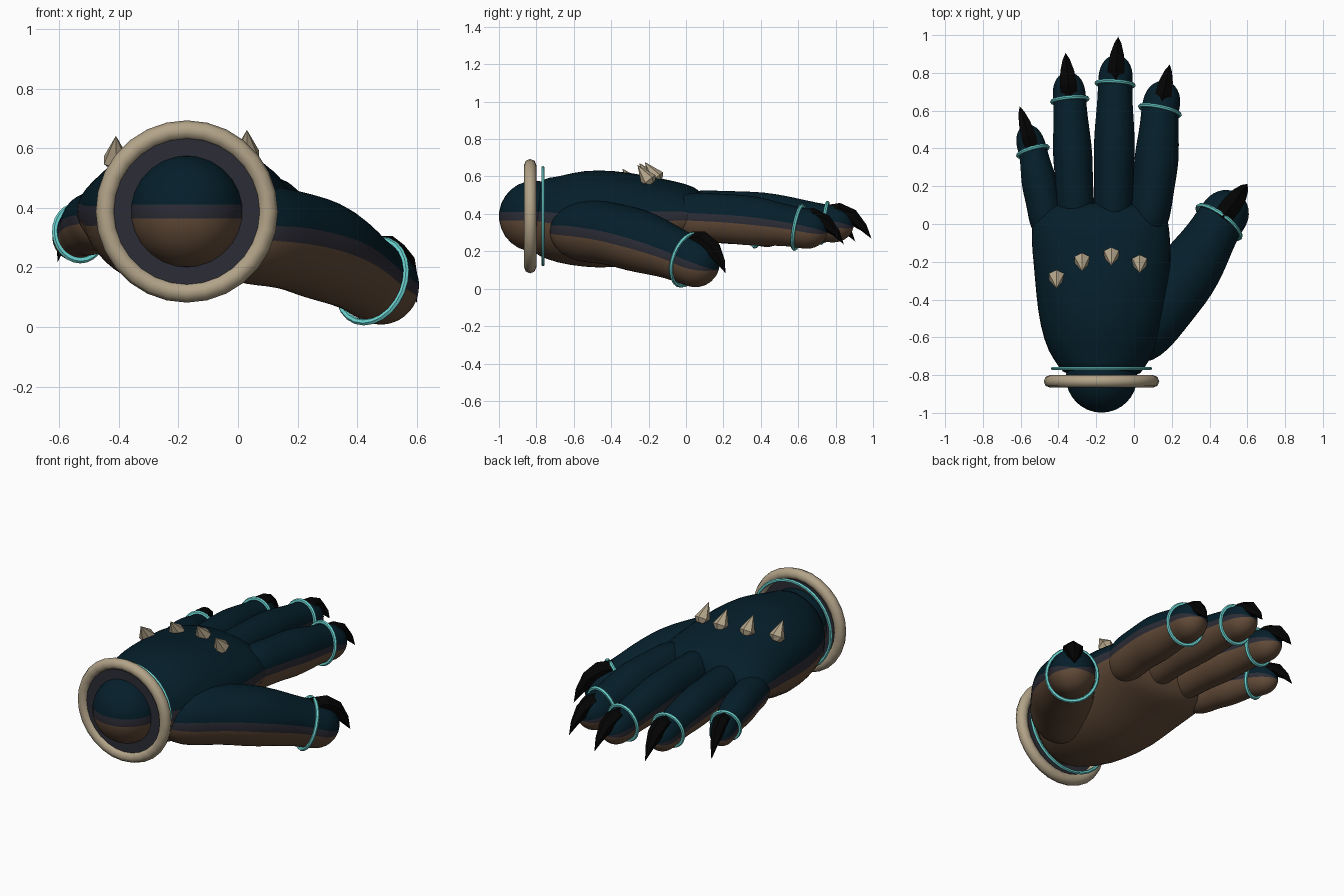
import bpy, bmesh, math
from mathutils import Vector, Matrix

cube = bpy.data.objects.get("Cube")
if cube:
    bpy.data.objects.remove(cube)


def material(name, *rgb):
    m = bpy.data.materials.new(name)
    m.use_nodes = True
    m.diffuse_color = (*rgb, 1)
    m.node_tree.nodes["Principled BSDF"].inputs["Base Color"].default_value = (*rgb, 1)
    return m


navy = material("navy_skin", .0015, .0135, .0235)
charcoal = material("charcoal_band", .025, .025, .037)
brown = material("brown_palm", .125, .072, .041)
bone = material("bone", .45, .37, .25)
teal = material("teal_ring", .15, .68, .66)
black = material("black_claw", .001, .001, .001)
SKIN = [navy, charcoal, brown]
UP = Vector((0, 0, 1))


def add_object(name, bm, mats, smooth):
    bmesh.ops.recalc_face_normals(bm, faces=bm.faces)
    mesh = bpy.data.meshes.new(name)
    bm.to_mesh(mesh)
    bm.free()
    for m in mats:
        mesh.materials.append(m)
    for p in mesh.polygons:
        p.use_smooth = smooth
    obj = bpy.data.objects.new(name, mesh)
    bpy.context.collection.objects.link(obj)
    return obj


def loft(name, stations, tip, mats, sides, smooth=True):
    """Elliptical sections (point, half width, half height) closed to a tip."""
    bm = bmesh.new()
    points = [s[0] for s in stations] + [tip]
    rings = []
    for k, (p, w, h) in enumerate(stations):
        d = (points[k + 1] - points[max(k - 1, 0)]).normalized()
        side = d.cross(UP).normalized()
        up = side.cross(d)
        angles = [(i + .5) * math.tau / sides for i in range(sides)]
        rings.append([bm.verts.new(p + side * w * math.cos(a) + up * h * math.sin(a))
                      for a in angles])
    pole = bm.verts.new(tip)
    for i in range(sides):
        j = (i + 1) % sides
        faces = [bm.faces.new((a[i], a[j], b[j], b[i])) for a, b in zip(rings, rings[1:])]
        faces.append(bm.faces.new((rings[-1][i], rings[-1][j], pole)))
        # Back of hand, side band, palm side
        height = math.sin(j * math.tau / sides)
        index = 1 if abs(height) < .01 else 0 if height > 0 else 2
        for f in faces:
            f.material_index = index if len(mats) > 1 else 0
    bm.faces.new(rings[0])
    obj = add_object(name, bm, mats, smooth)
    if smooth:
        obj.modifiers.new("rounding", "SUBSURF").levels = 1
        obj.modifiers["rounding"].render_levels = 1
    return obj


def torus(name, loc, axis, major, minor, mat, stretch=1, segs=(32, 8)):
    bpy.ops.mesh.primitive_torus_add(major_radius=major, minor_radius=minor,
                                     major_segments=segs[0], minor_segments=segs[1])
    obj = bpy.context.object
    obj.name = name
    obj.location = loc
    obj.rotation_mode = "QUATERNION"
    side = axis.cross(UP).normalized()
    frame = Matrix((side, side.cross(axis), axis)).transposed()
    if frame.determinant() < 0:
        frame = Matrix((side, side.cross(axis), -axis)).transposed()
    obj.rotation_quaternion = frame.to_quaternion()
    obj.scale = (1, stretch, 1)
    obj.data.materials.append(mat)
    bpy.ops.object.shade_smooth_by_angle(angle=math.radians(50))
    return obj


# Palm: y, centre x, centre z, half width, half height
PALM = [(-.81, -.172, .388, .20, .20), (-.76, -.17, .385, .225, .212),
        (-.68, -.172, .37, .285, .235), (-.55, -.17, .375, .33, .262),
        (-.38, -.165, .37, .357, .266), (-.20, -.167, .385, .367, .224),
        (-.06, -.178, .39, .372, .187), (.04, -.18, .387, .36, .163),
        (.10, -.18, .38, .30, .11)]
loft("palm", [(Vector((x, y, z)), w, h) for y, x, z, w, h in PALM],
     Vector((-.18, .12, .38)), SKIN, 24)

# Rounded root and joint bulges along a digit, then the end past its ring
JOINTS = [(-.14, .4), (-.06, .78), (.08, .98), (.25, .98), (.4, 1.02),
          (.55, 1.09), (.72, 1.04), (.88, .95), (1, .95)]
END = [(.3, .95), (.55, .88), (.78, .68), (.93, .38)]
# Claw sections: reach, rise, radius
CLAW = [(0, .045, .05), (.07, .066, .052), (.14, .054, .042), (.21, .008, .022)]


def digit(name, base, ring, w, h, taper, end, arch, yaw=0, bow=0, lift=0, claw_size=1):
    base, ring = Vector(base), Vector(ring)
    d = (ring - base).normalized()
    side = d.cross(UP).normalized()
    stations = []
    for t, s in JOINTS:
        p = base.lerp(ring, t) + (UP * arch + side * bow) * 4 * t * (1 - t)
        stations.append((p, w * (s + taper[0] * (1 - t)), h * (s + taper[1] * (1 - t))))
    # The end joint turns sideways and dips
    d = (Matrix.Rotation(math.radians(yaw), 3, "Z")
         @ Matrix.Rotation(math.radians(-5), 3, side) @ d)
    up = d.cross(UP).normalized().cross(d)
    stations += [(ring + d * end * e, w * s, h * s) for e, s in END]
    loft(name, stations, ring + d * end, SKIN, 20)
    torus(name + "_ring", ring, d, w * 1.02, .0105, teal, h / w, (24, 6))
    claw = [(ring + d * a + up * (b + lift), r * claw_size, r * claw_size)
            for a, b, r in CLAW]
    loft(name + "_claw", claw, ring + d * .262 + up * (lift - .045), [black], 6, False)


digit("little_finger", (-.455, -.01, .36), (-.535, .385, .315), .081, .09, (.22, .22), .15,
      .01, yaw=5, claw_size=.85)
digit("ring_finger", (-.305, 0, .385), (-.34, .655, .338), .093, .10, (.13, .2), .155,
      .012, yaw=2)
digit("middle_finger", (-.11, 0, .40), (-.10, .74, .352), .097, .106, (.13, .25), .16,
      .018, yaw=-3)
digit("index_finger", (.073, 0, .385), (.137, .60, .328), .106, .115, (.10, .22), .165,
      .012, yaw=-6, bow=.01)
digit("thumb", (.01, -.58, .315), (.45, .01, .155), .137, .143, (.42, .27), .19,
      .035, bow=.028, lift=.05, claw_size=1.2)

# Wrist ball, coloured by height
WRIST = Vector((-.172, -.81, .388))
bm = bmesh.new()
bmesh.ops.create_uvsphere(bm, u_segments=32, v_segments=13, radius=.19)
for f in bm.faces:
    z = f.calc_center_median().z
    f.material_index = 1 if abs(z) < .01 else 0 if z > 0 else 2
bmesh.ops.translate(bm, verts=bm.verts, vec=WRIST)
add_object("wrist_ball", bm, SKIN, True)

# Cuff: dark plate, bone hoop and thin teal hoop
bm = bmesh.new()
bmesh.ops.create_cone(bm, cap_ends=True, segments=32, radius1=.25, radius2=.25, depth=.02)
bmesh.ops.rotate(bm, verts=bm.verts, matrix=Matrix.Rotation(math.pi / 2, 3, "X"))
bmesh.ops.translate(bm, verts=bm.verts, vec=WRIST - Vector((0, .025, 0)))
add_object("cuff_plate", bm, [charcoal], False)
FORWARD = Vector((0, 1, 0))
torus("cuff_hoop", WRIST - FORWARD * .023, FORWARD, .273, .033, bone, 1, (28, 8))
torus("cuff_thin_hoop", WRIST + FORWARD * .045, FORWARD, .258, .01, teal, 1, (32, 6))

# Knuckle spikes, leaning back towards the wrist
SPIKES = [(-.41, -.265, .54), (-.275, -.175, .57), (-.12, -.145, .575), (.03, -.185, .56)]
for n, p in enumerate(SPIKES):
    p = Vector(p)
    tip = p + Vector((0, -.075, .102))
    loft(f"knuckle_spike_{n + 1}", [(p, .025, .025), (p.lerp(tip, .2), .046, .046)],
         tip, [bone], 6, False)
